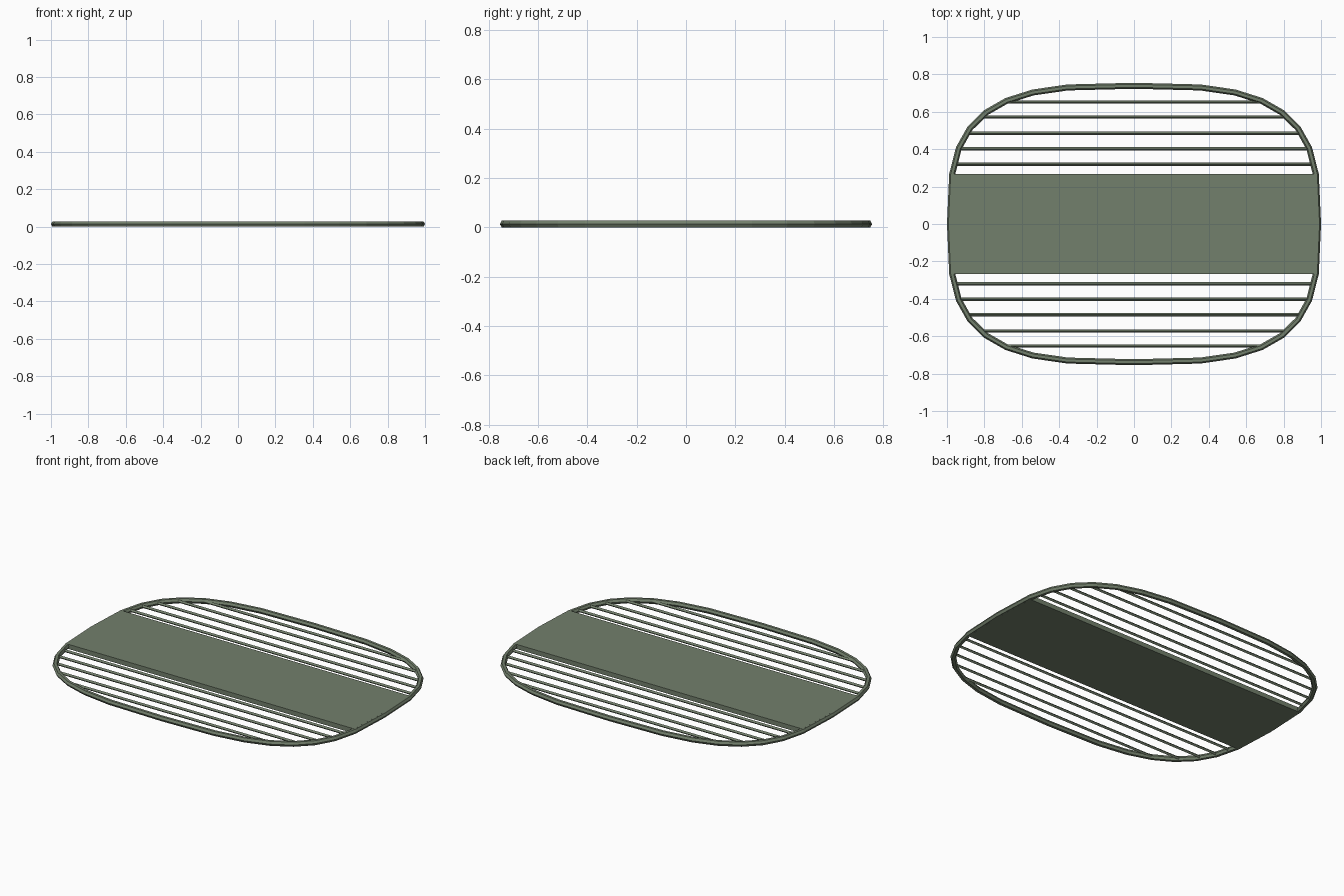
import bpy
from math import sin, cos, pi, copysign
from mathutils import Vector

cube = bpy.data.objects.get("Cube")
if cube:
    bpy.data.objects.remove(cube)

TUBE = 0.016                 # rim tube radius
MID = TUBE * sin(pi / 3)     # height of the flat-topped tube's centre
HALF_X, HALF_Y = 1 - TUBE, 0.755 - TUBE
COUNT = 32
POWER = 2 / 3.2              # rounded-rectangle outline

green = bpy.data.materials.new("sage_green")
green.use_nodes = True
colour = (0.17, 0.215, 0.15, 1)
green.diffuse_color = colour
green.node_tree.nodes["Principled BSDF"].inputs["Base Color"].default_value = colour


def add_mesh(name, verts, faces):
    mesh = bpy.data.meshes.new(name)
    mesh.from_pydata(verts, [], faces)
    mesh.materials.append(green)
    obj = bpy.data.objects.new(name, mesh)
    bpy.context.collection.objects.link(obj)
    return obj


def outline_point(i):
    c, s = cos(2 * pi * i / COUNT), sin(2 * pi * i / COUNT)
    return Vector((copysign(abs(c) ** POWER, c) * HALF_X,
                   copysign(abs(s) ** POWER, s) * HALF_Y, 0))


outline = [outline_point(i) for i in range(COUNT)]


def half_width(y):
    """Half the width of the outline at a given y."""
    for a, b in zip(outline[:COUNT // 4], outline[1:]):
        if a.y <= abs(y) <= b.y:
            return a.lerp(b, (abs(y) - a.y) / (b.y - a.y)).x


def prism(name, loop, offset):
    """Closed solid from a loop of points swept along a vector."""
    n = len(loop)
    verts = [p - offset for p in loop] + [p + offset for p in loop]
    faces = [(i, (i + 1) % n, (i + 1) % n + n, i + n) for i in range(n)]
    faces += [tuple(reversed(range(n))), tuple(range(n, 2 * n))]
    return add_mesh(name, verts, faces)


# Outer rim: six-sided tube swept round the outline
SIDES = 6
verts, faces = [], []
for i, p in enumerate(outline):
    along = outline[(i + 1) % COUNT] - outline[i - 1]
    out = Vector((along.y, -along.x, 0)).normalized()
    for k in range(SIDES):
        a = 2 * pi * k / SIDES
        verts.append(p + out * TUBE * cos(a) + Vector((0, 0, MID + TUBE * sin(a))))
        j, m = (i + 1) % COUNT, (k + 1) % SIDES
        faces.append((i * SIDES + k, j * SIDES + k, j * SIDES + m, i * SIDES + m))
add_mesh("rim", verts, faces)

# Solid centre panel, as thick as the rim
corners = [outline[i] for i in (-1, 0, 1, 15, 16, 17)]
prism("centre_panel", [p + Vector((0, 0, MID)) for p in corners],
      Vector((0, 0, MID + 0.0003)))

# Slim bars with a ridged section on both sides of the panel
for side, label in ((-1, "front"), (1, "back")):
    for number, y in enumerate((0.32, 0.402, 0.485, 0.572, 0.652), 1):
        ring = [Vector((0, side * y + 0.009 * cos(a), MID + 0.009 * sin(a)))
                for a in (0, pi / 2, pi, 3 * pi / 2)]
        prism(f"{label}_bar_{number}", ring, Vector((half_width(y), 0, 0)))
